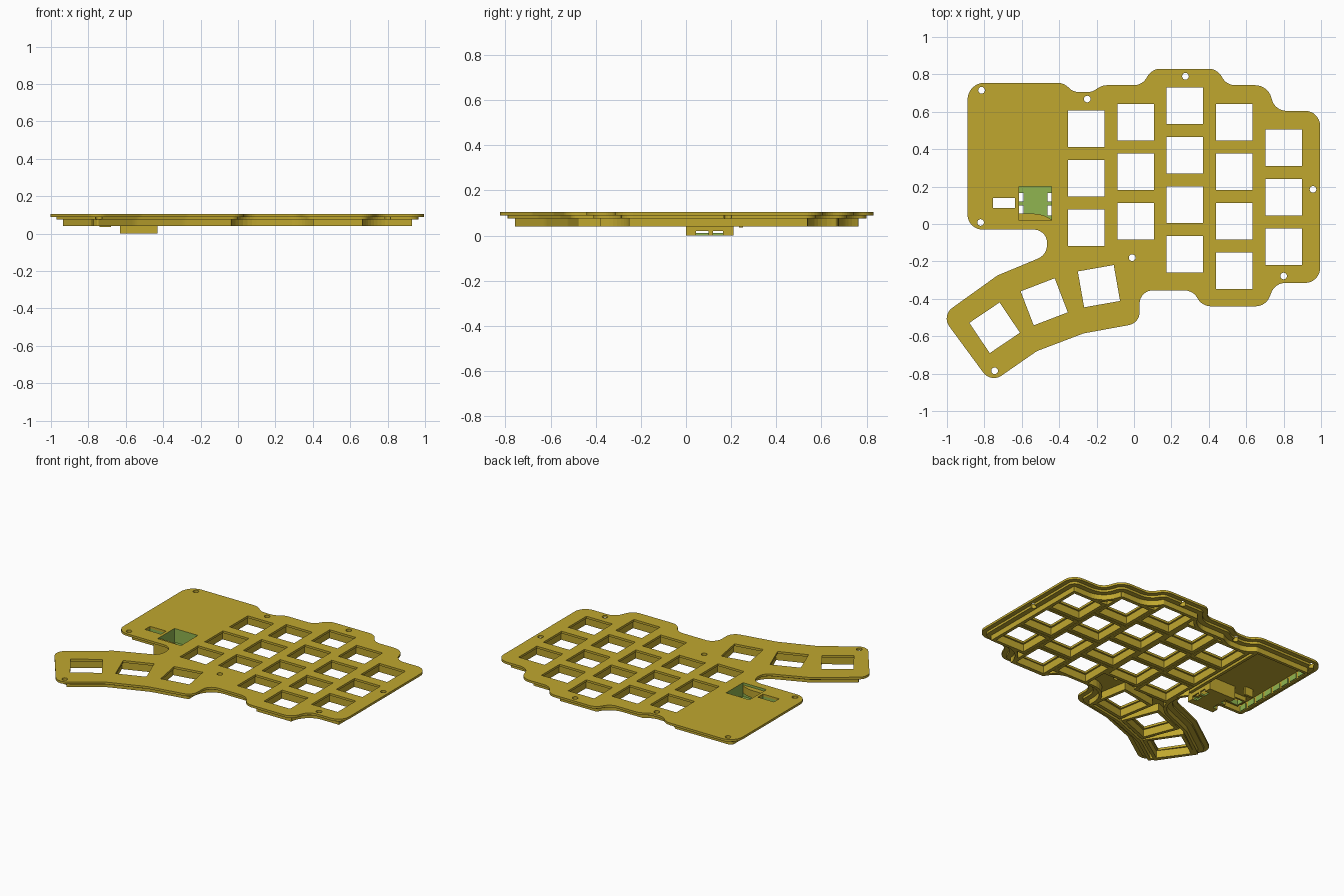
import bpy, bmesh, math
from mathutils import Vector

if "Cube" in bpy.data.objects:
    bpy.data.objects.remove(bpy.data.objects["Cube"])


def material(name, rgb):
    m = bpy.data.materials.new(name)
    m.diffuse_color = (*rgb, 1)
    m.use_nodes = True
    m.node_tree.nodes["Principled BSDF"].inputs["Base Color"].default_value = m.diffuse_color
    return m


GOLD = material("gold", (0.53, 0.39, 0.028))
GREEN = material("green", (0.28, 0.46, 0.08))

# Outline corners, clockwise: x, y, rounding radius
CORNERS = [
    (-0.89, 0.755, .09), (-0.375, 0.755, .09), (-0.325, 0.705, .08), (-0.225, 0.705, .08),
    (-0.17, 0.742, .09), (0.045, 0.742, .08), (0.095, 0.83, .08), (0.445, 0.83, .08),
    (0.495, 0.742, .08), (0.715, 0.742, .09), (0.755, 0.605, .08), (0.995, 0.605, .08),
    (0.995, -0.315, .08), (0.755, -0.315, .08), (0.705, -0.44, .08), (0.365, -0.44, .08),
    (0.315, -0.355, .08), (0.03, -0.355, .07), (0.03, -0.53, .07), (-0.27, -0.585, .1),
    (-0.52, -0.68, .1), (-0.765, -0.85, .07), (-1.03, -0.49, .07), (-0.73, -0.275, .1),
    (-0.465, -0.165, .08), (-0.465, -0.03, .07), (-0.89, -0.03, .08),
]


def outline(d=0.0, seg=8):
    """Rounded outline moved inward by d."""
    P = [Vector(c[:2]) for c in CORNERS]
    n = len(P)
    E = [(P[(i + 1) % n] - P[i]).normalized() for i in range(n)]
    Q, T, W = [], [], []
    for i in range(n):
        a, b = E[i - 1], E[i]
        na, nb = Vector((a.y, -a.x)), Vector((b.y, -b.x))
        Q.append(P[i] + (na + nb) * (d / (1 + na.dot(nb))))
        turn = math.atan2(a.x * b.y - a.y * b.x, a.dot(b))
        r = max(CORNERS[i][2] + (d if turn > 0 else -d), 0.008)
        T.append(r * math.tan(abs(turn) / 2))
        W.append(math.cos(turn / 2))
    f = [min(1, 0.96 * (Q[(i + 1) % n] - Q[i]).length / (T[i] + T[(i + 1) % n])) for i in range(n)]
    pts = []
    for i in range(n):
        t = T[i] * min(f[i - 1], f[i])
        p0, p2, w = Q[i] - E[i - 1] * t, Q[i] + E[i] * t, W[i]
        for k in range(seg + 1):
            u = k / seg
            c = ((1 - u) ** 2, 2 * u * (1 - u) * w, u * u)
            pts.append((p0 * c[0] + Q[i] * c[1] + p2 * c[2]) / sum(c))
    return pts


def square(x, y, half, deg=0):
    a = math.radians(deg)
    return [(x + half * (sx * math.cos(a) - sy * math.sin(a)),
             y + half * (sx * math.sin(a) + sy * math.cos(a)))
            for sx, sy in ((-1, -1), (1, -1), (1, 1), (-1, 1))]


def rect(x0, x1, y0, y1):
    return [(x0, y0), (x1, y0), (x1, y1), (x0, y1)]


def circle(x, y, r, n=16):
    return [(x + r * math.cos(2 * math.pi * k / n), y + r * math.sin(2 * math.pi * k / n)) for k in range(n)]


def slab(name, loops, z0, z1, mat=GOLD):
    """Fill flat loops (first outer, others holes) and extrude from z0 to z1."""
    bm = bmesh.new()
    edges = []
    for lp in loops:
        vs = [bm.verts.new((p[0], p[1], z0)) for p in lp]
        edges += [bm.edges.new((vs[i - 1], vs[i])) for i in range(len(vs))]
    bmesh.ops.triangle_fill(bm, use_beauty=True, edges=edges, normal=(0, 0, 1))
    g = bmesh.ops.extrude_face_region(bm, geom=bm.faces[:])
    bmesh.ops.translate(bm, vec=(0, 0, z1 - z0), verts=[v for v in g["geom"] if isinstance(v, bmesh.types.BMVert)])
    bmesh.ops.recalc_face_normals(bm, faces=bm.faces[:])
    me = bpy.data.meshes.new(name)
    bm.to_mesh(me)
    bm.free()
    me.materials.append(mat)
    ob = bpy.data.objects.new(name, me)
    bpy.context.collection.objects.link(ob)
    return ob


def cut(ob, cutters):
    for c in cutters:
        m = ob.modifiers.new("cut", 'BOOLEAN')
        m.operation, m.solver, m.object = 'DIFFERENCE', 'EXACT', c
    bpy.context.view_layer.update()
    me = bpy.data.meshes.new_from_object(ob.evaluated_get(bpy.context.evaluated_depsgraph_get()))
    ob.modifiers.clear()
    ob.data = me


def green_inside(ob, x0, x1, y0, y1):
    """Paint the faces lining a pocket green."""
    ob.data.materials.clear()
    ob.data.materials.append(GOLD)
    ob.data.materials.append(GREEN)
    e = 0.002
    for p in ob.data.polygons:
        c = p.center
        inside = x0 - e < c.x < x1 + e and y0 - e < c.y < y1 + e
        p.material_index = 1 if inside and abs(p.normal.z) < 0.5 or inside and p.normal.z > 0.5 and c.z < 0.05 else 0


# Switch positions: finger columns and the thumb fan
KEYS = []
for x, top, count in ((-0.255, 0.51, 3), (0.01, 0.543, 3), (0.272, 0.633, 4), (0.535, 0.543, 4), (0.80, 0.408, 3)):
    KEYS += [(x, top - 0.2645 * k, 0) for k in range(count)]
KEYS += [(-0.745, -0.555, 34), (-0.48, -0.416, 21), (-0.1875, -0.3325, 10)]
SCREWS = [(-0.815, 0.715), (-0.25, 0.668), (0.275, 0.79), (0.957, 0.185),
          (0.80, -0.278), (-0.01, -0.18), (-0.82, 0.008), (-0.745, -0.785)]
WINDOW = (-0.615, -0.44, 0.02, 0.2)
SLOT = (-0.755, -0.635, 0.085, 0.14)

# Top plate with switch, screw and window openings
plate = slab("top_plate", [outline()] + [square(x, y, 0.0975, a) for x, y, a in KEYS]
             + [circle(x, y, 0.018) for x, y in SCREWS] + [rect(*WINDOW), rect(*SLOT)], 0.09, 0.105)
green_inside(plate, *WINDOW)

# Stepped rim and hanging wall, notched for the screws
step = slab("rim_step", [outline(0.03), outline(0.085)], 0.075, 0.09)
wall = slab("rim_wall", [outline(0.065), outline(0.085)], 0.04, 0.075)
drills = []
for i, (x, y) in enumerate(SCREWS):
    c = slab("screw_cutter", [circle(x, y, 0.018)], 0.0, 0.0895 + 0.01)
    drills.append(c)
cut(step, drills)
cut(wall, drills)

# Frame around every switch
for x, y, a in KEYS:
    slab("switch_frame", [square(x, y, 0.131, a), square(x, y, 0.109, a)], 0.04, 0.09)

# Controller bay divider and green strip segments on the bay's outer wall
slab("bay_divider", [rect(-0.425, -0.405, 0.04, 0.67)], 0.04, 0.09)
for k in range(8):
    y = 0.05 + k * 0.08
    slab("bay_strip", [rect(-0.806, -0.800, y, y + 0.06)], 0.045, 0.08, GREEN)

# Hanging tray under the window, with side slots
tray = slab("tray_wall", [rect(-0.63, -0.43, 0.0, 0.21), rect(*WINDOW)], 0.0, 0.09)
floor = slab("tray_floor", [rect(*WINDOW)], 0.0, 0.012)
slots = [slab("slot_cutter", [rect(x0, x1, y0, y1)], -0.01, 0.021)
         for x0, x1 in ((-0.66, -0.592), (-0.463, -0.40)) for y0, y1 in ((0.045, 0.1), (0.12, 0.165))]
for ob in (tray, floor):
    cut(ob, slots)
    green_inside(ob, *WINDOW)
for c in drills + slots:
    bpy.data.objects.remove(c)

# Small collar around the side slot and a locating pin
collar = slab("slot_collar", [rect(-0.767, -0.631, 0.073, 0.152), rect(*SLOT)], 0.06, 0.09)
green_inside(collar, *SLOT)
slab("locating_pin", [rect(-0.74, -0.68, 0.235, 0.252)], 0.035, 0.09)
